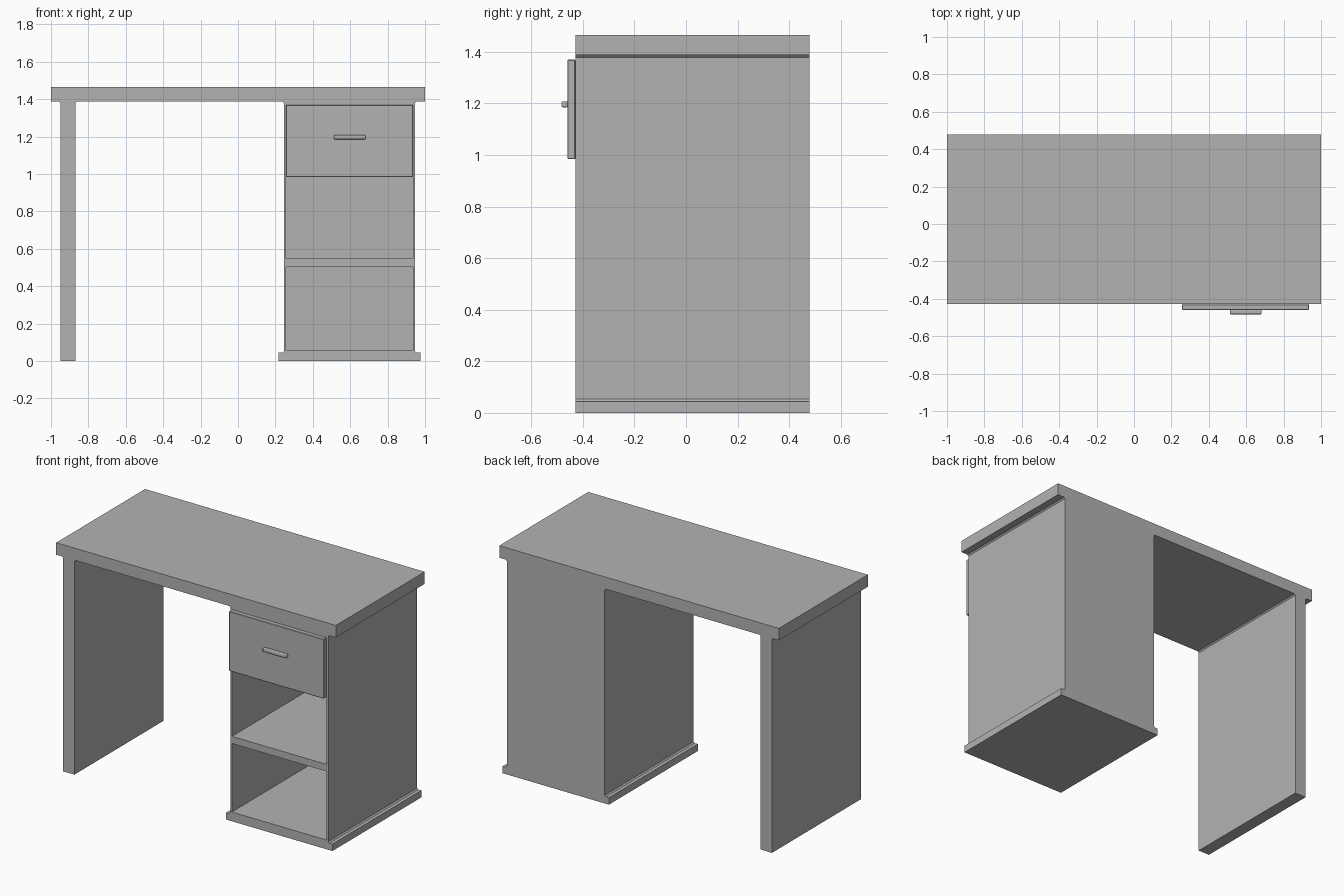
import bpy
import bmesh

if "Cube" in bpy.data.objects:
    bpy.data.objects.remove(bpy.data.objects["Cube"], do_unlink=True)

# One plain grey for the whole desk
grey = bpy.data.materials.new("matte_grey")
grey.use_nodes = True
colour = (0.45, 0.45, 0.45, 1)
grey.diffuse_color = colour
grey.node_tree.nodes["Principled BSDF"].inputs["Base Color"].default_value = colour

FRONT, BACK = -0.429, 0.479
TOP, UNDER = 1.465, 1.387      # desktop slab
PLINTH = 0.045                 # plinth height
CAB_L, CAB_R = 0.246, 0.946    # cabinet sides
IN_L, IN_R = 0.257, 0.935      # openings and drawer
COVE = 0.008                   # small flare at inside corners


def extrude_profile(name, points, y0, y1):
    """Extrude an x-z outline from y0 to y1."""
    bm = bmesh.new()
    face = bm.faces.new([bm.verts.new((x, y0, z)) for x, z in points])
    grown = bmesh.ops.extrude_face_region(bm, geom=[face])["geom"]
    verts = [g for g in grown if isinstance(g, bmesh.types.BMVert)]
    bmesh.ops.translate(bm, verts=verts, vec=(0, y1 - y0, 0))
    bmesh.ops.recalc_face_normals(bm, faces=bm.faces)
    mesh = bpy.data.meshes.new(name)
    bm.to_mesh(mesh)
    bm.free()
    mesh.materials.append(grey)
    obj = bpy.data.objects.new(name, mesh)
    bpy.context.collection.objects.link(obj)
    return obj


def block(name, x0, x1, y0, y1, z0, z1):
    return extrude_profile(name, [(x0, z0), (x1, z0), (x1, z1), (x0, z1)], y0, y1)


def apply_modifier(obj, kind, **settings):
    mod = obj.modifiers.new(kind.title(), kind)
    for key, value in settings.items():
        setattr(mod, key, value)
    bpy.context.view_layer.objects.active = obj
    bpy.ops.object.modifier_apply(modifier=mod.name)


def upright(x, side):
    """Top corner of a vertical side, flared into the desktop."""
    return [(x, UNDER - COVE), (x + side * COVE, UNDER)]


def foot(x, side):
    """Bottom corner of a cabinet side, stepping out to the plinth."""
    out = x + side * 0.03
    return [(x, PLINTH + COVE), (x + side * COVE, PLINTH), (out, PLINTH), (out, 0)]


# Desk body: desktop, side panel and cabinet in one outline
LEG_L, LEG_R = -0.95, -0.87
outline = [(-1, TOP), (-1, UNDER)]
outline += upright(LEG_L, -1)[::-1] + [(LEG_L, 0), (LEG_R, 0)] + upright(LEG_R, 1)
outline += upright(CAB_L, -1)[::-1] + foot(CAB_L, -1)
outline += foot(CAB_R, 1)[::-1] + upright(CAB_R, 1)
outline += [(1, UNDER), (1, TOP)]
body = extrude_profile("desk_body", outline, FRONT, BACK)

# Two open compartments below the drawer
for z0, z1 in ((0.06, 0.503), (0.549, 0.984)):
    cutter = block("compartment_cutter", IN_L, IN_R, FRONT - 0.1, BACK - 0.011, z0, z1)
    cutter.hide_render = True
    apply_modifier(body, "BOOLEAN", operation="DIFFERENCE", object=cutter, solver="EXACT")
    bpy.data.objects.remove(cutter, do_unlink=True)

# Drawer front and its bar handle
drawer = block("drawer_front", IN_L, IN_R, -0.46, FRONT, 0.984, 1.37)
apply_modifier(drawer, "BEVEL", width=0.003, segments=1)
handle = block("drawer_handle", 0.512, 0.682, -0.483, -0.458, 1.185, 1.208)
apply_modifier(handle, "BEVEL", width=0.006, segments=3)
